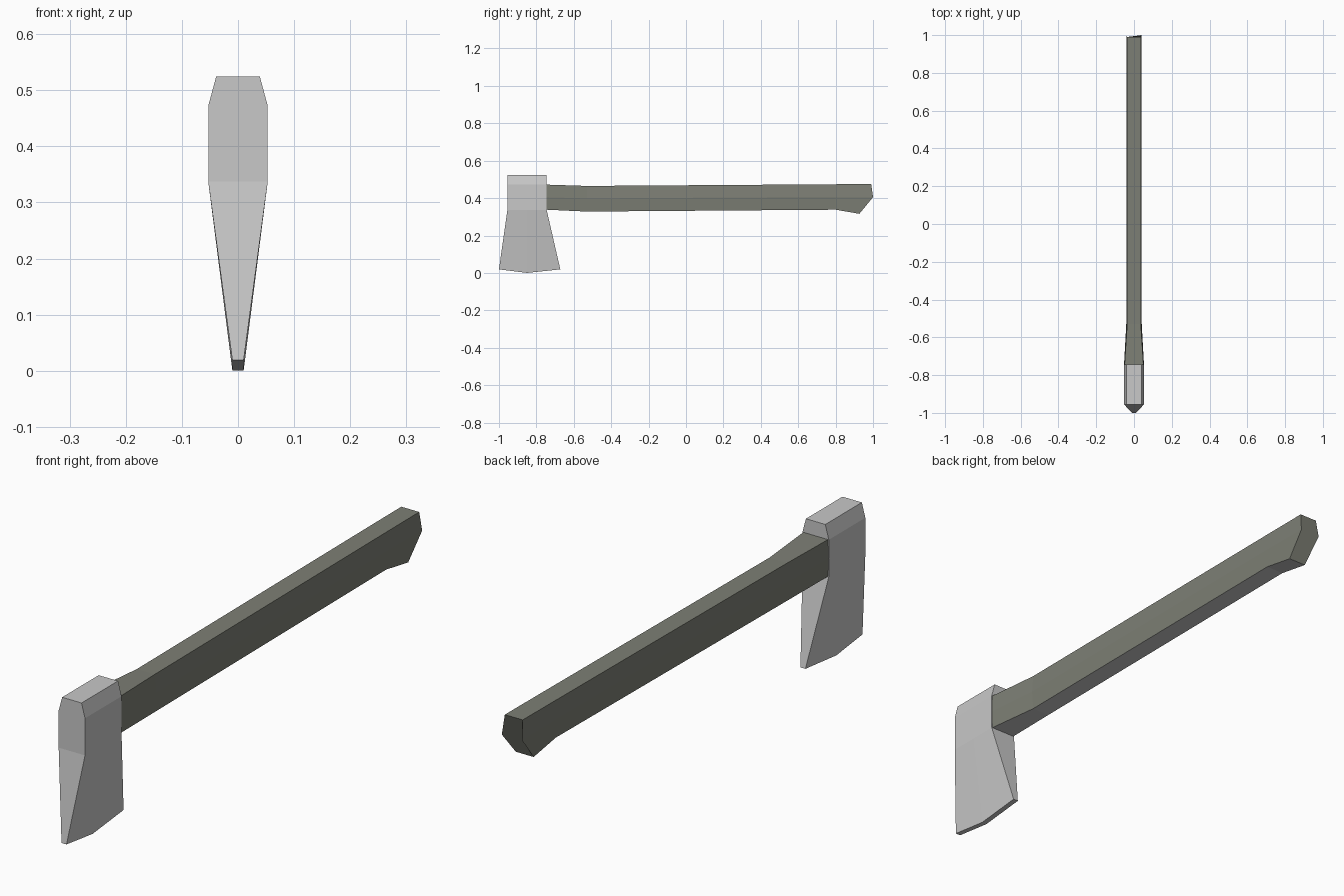
import bpy

if "Cube" in bpy.data.objects:
    bpy.data.objects.remove(bpy.data.objects["Cube"])


def material(name, rgb):
    m = bpy.data.materials.new(name)
    m.diffuse_color = (*rgb, 1)
    m.use_nodes = True
    m.node_tree.nodes["Principled BSDF"].inputs["Base Color"].default_value = m.diffuse_color
    return m


steel = material("steel grey", (0.58, 0.58, 0.58))
wood = material("olive grey", (0.205, 0.213, 0.178))


def loft(name, rings, mats):
    """Join six-sided rings with quads and cap both ends."""
    n = len(rings[0])
    verts = [v for ring in rings for v in ring]
    faces = [tuple(range(n)), tuple(range(len(verts) - n, len(verts)))]
    for r in range(len(rings) - 1):
        for i in range(n):
            j = (i + 1) % n
            faces.append((r * n + i, r * n + j, (r + 1) * n + j, (r + 1) * n + i))
    mesh = bpy.data.meshes.new(name)
    mesh.from_pydata(verts, [], faces)
    for m in mats:
        mesh.materials.append(m)
    obj = bpy.data.objects.new(name, mesh)
    bpy.context.collection.objects.link(obj)
    # consistent outward normals
    bpy.context.view_layer.objects.active = obj
    obj.select_set(True)
    bpy.ops.object.mode_set(mode='EDIT')
    bpy.ops.mesh.select_all(action='SELECT')
    bpy.ops.mesh.normals_make_consistent(inside=False)
    bpy.ops.object.mode_set(mode='OBJECT')
    obj.select_set(False)
    return obj


def mirrored(points):
    """Half section of (x, y, z) points closed by its mirror image in x."""
    return list(points) + [(-x, y, z) for x, y, z in reversed(points)]


# axe head: half width, front / middle / back points (y, z), top to bottom
head = [
    (0.039, (-0.955, 0.524), (-0.85, 0.524), (-0.745, 0.524)),
    (0.053, (-0.955, 0.472), (-0.85, 0.472), (-0.745, 0.472)),
    (0.053, (-0.955, 0.337), (-0.85, 0.337), (-0.745, 0.337)),
    (0.010, (-1.0, 0.019), (-0.85, 0.0), (-0.672, 0.019)),
]
loft("axe_head", [mirrored([(w, y, z) for y, z in pts]) for w, *pts in head], [steel])

# handle: top / middle / bottom points (half width, y, z) from head to grip end
handle = [
    [(0.050, -0.748, 0.472), (0.053, -0.748, 0.405), (0.050, -0.748, 0.338)],
    [(0.036, -0.53, 0.465), (0.041, -0.53, 0.398), (0.036, -0.53, 0.328)],
    [(0.036, 0.80, 0.474), (0.041, 0.80, 0.407), (0.036, 0.80, 0.338)],
    [(0.036, 0.99, 0.475), (0.041, 1.0, 0.405), (0.036, 0.927, 0.316)],
]
grip = loft("handle", [mirrored(half) for half in handle], [wood, steel])

# pale underside strip
for p in grip.data.polygons:
    if p.normal.z < -0.9:
        p.material_index = 1
